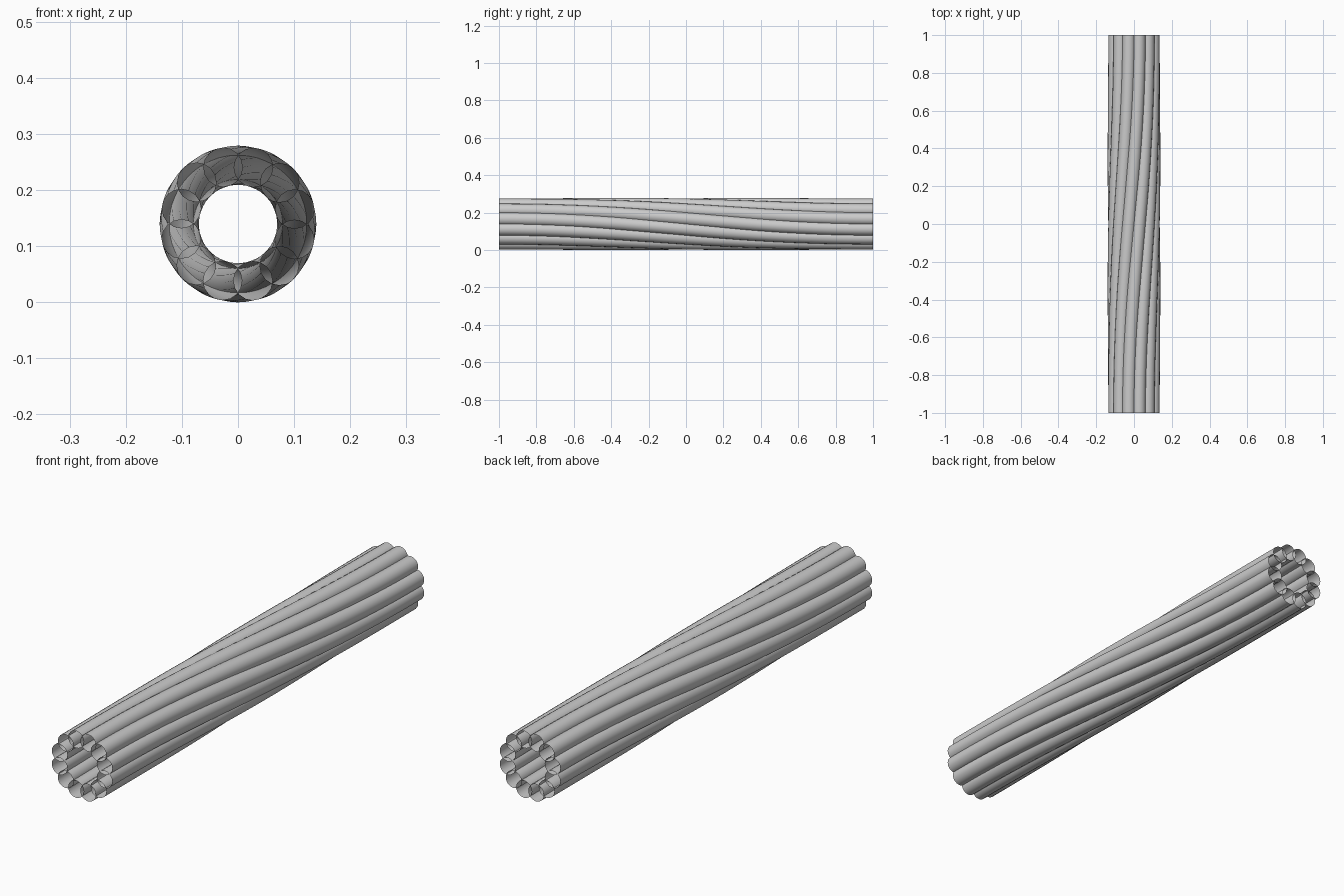
import bpy
import math

if "Cube" in bpy.data.objects:
    bpy.data.objects.remove(bpy.data.objects["Cube"])

STRANDS = 12          # tubes around the ring
TUBE_R = 0.035        # radius of each tube
RING_R = 0.1045       # distance of tube centres from the axis
AXIS_Z = RING_R + TUBE_R
HALF_TWIST = math.radians(30)
STEPS = 32


# Path of one strand: nearly straight at the ends, twisting in the middle
def strand_points(start):
    pts = []
    for i in range(STEPS + 1):
        y = -1 + 2 * i / STEPS
        a = start - HALF_TWIST * math.sin(math.pi * y / 2)
        pts.append((RING_R * math.cos(a), y, AXIS_Z + RING_R * math.sin(a)))
    return pts


# Hollow open-ended tube swept along the path
def add_strand(index):
    name = f"rope_strand_{index + 1}"
    curve = bpy.data.curves.new(name, 'CURVE')
    curve.dimensions = '3D'
    curve.bevel_depth = TUBE_R
    curve.bevel_resolution = 6
    curve.use_fill_caps = False
    start = 2 * math.pi * (index + 0.5) / STRANDS - HALF_TWIST
    pts = strand_points(start)
    spline = curve.splines.new('POLY')
    spline.points.add(len(pts) - 1)
    for p, co in zip(spline.points, pts):
        p.co = (*co, 1)
    spline.use_smooth = True
    obj = bpy.data.objects.new(name, curve)
    bpy.context.collection.objects.link(obj)
    return obj


# Ring of strands forming the rope
strands = [add_strand(i) for i in range(STRANDS)]

# Turn the swept tubes into meshes with smooth shading
bpy.ops.object.select_all(action='DESELECT')
for s in strands:
    s.select_set(True)
bpy.context.view_layer.objects.active = strands[0]
bpy.ops.object.convert(target='MESH')
bpy.ops.object.shade_smooth()
